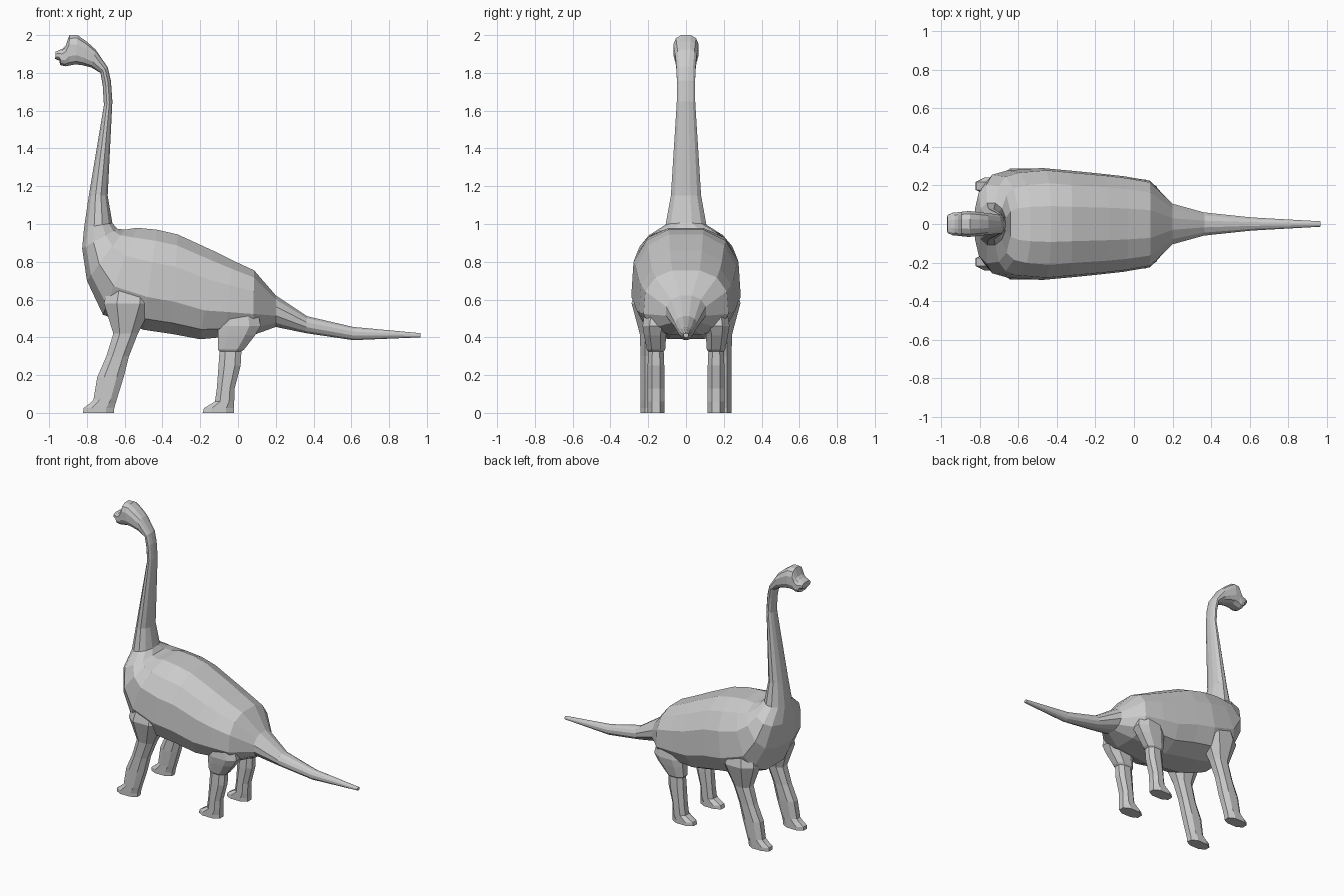
import bpy
import bmesh
from math import cos, sin, tau, copysign
from mathutils import Vector


def loft(name, rings):
    """Skin a closed tube over a list of equally sized point rings, capped at both ends."""
    bm = bmesh.new()
    rows = [[bm.verts.new(p) for p in ring] for ring in rings]
    n = len(rows[0])
    for a, b in zip(rows, rows[1:]):
        for i in range(n):
            j = (i + 1) % n
            bm.faces.new((a[i], a[j], b[j], b[i]))
    bm.faces.new(rows[0])
    bm.faces.new(rows[-1])
    bmesh.ops.recalc_face_normals(bm, faces=bm.faces)
    mesh = bpy.data.meshes.new(name)
    bm.to_mesh(mesh)
    bm.free()
    obj = bpy.data.objects.new(name, mesh)
    bpy.context.collection.objects.link(obj)
    return obj


def section(centre, up, side, sides, power=1.0, bias=0.0):
    """Rounded polygon with flats facing up and sideways; bias widens the lower half."""
    points = []
    k = 1 / cos(tau / sides / 2) ** power
    for i in range(sides):
        a = tau * (i + 0.5) / sides
        u = copysign(abs(cos(a)) ** power, cos(a)) * k
        v = copysign(abs(sin(a)) ** power, sin(a)) * k
        points.append(centre + up * u + side * v * (1 - bias * u))
    return points


def spine_ring(tx, tz, bx, bz, w, power, bias=0.0):
    """Section spanning a back-line point and a belly-line point."""
    top, bottom = Vector((tx, 0, tz)), Vector((bx, 0, bz))
    return section((top + bottom) / 2, (top - bottom) / 2, Vector((0, w, 0)), 12, power, bias)


# Each row: back-line x, z, belly-line x, z, half width
head = [
    (-.965, 1.912, -.968, 1.874, .046),
    (-.945, 1.921, -.946, 1.865, .056),
    (-.930, 1.927, -.942, 1.842, .059),
    (-.912, 1.945, -.915, 1.835, .061),
    (-.893, 2.000, -.895, 1.838, .063),
    (-.850, 2.000, -.860, 1.845, .067),
    (-.800, 1.965, -.820, 1.840, .062),
    (-.755, 1.925, -.775, 1.828, .056),
]
neck = [
    (-.690, 1.830, -.728, 1.800, .050),
    (-.673, 1.760, -.716, 1.730, .048),
    (-.665, 1.650, -.710, 1.630, .049),
    (-.690, 1.150, -.790, 1.150, .080),
    (-.665, 1.005, -.815, .980, .108),
]
torso = [
    (-.640, .975, -.825, .870, .200),
    (-.600, .970, -.800, .700, .250),
    (-.535, .980, -.715, .520, .272),
    (-.430, .970, -.500, .440, .284),
    (-.320, .945, -.350, .418, .272),
    (-.130, .858, -.200, .390, .256),
    (-.030, .808, -.070, .402, .243),
    (.085, .755, .080, .412, .220),
]
tail = [
    (.200, .622, .200, .455, .105),
    (.365, .512, .360, .422, .060),
    (.610, .455, .610, .385, .034),
    (.967, .422, .967, .400, .014),
]
rings = [spine_ring(*r, .75) for r in head]
rings += [spine_ring(*r, .95) for r in neck]
rings += [spine_ring(*r, .80, .06) for r in torso]
rings += [spine_ring(*r, .95) for r in tail]
loft("body_neck_and_tail", rings)


def leg_pair(name, rows):
    """Rows: height, front x, back x, inner y, outer y; mirrored to the other side."""
    rings = []
    for z, x0, x1, y0, y1 in rows:
        centre = Vector(((x0 + x1) / 2, (y0 + y1) / 2, z))
        rings.append(section(centre, Vector(((x1 - x0) / 2, 0, 0)),
                             Vector((0, (y1 - y0) / 2, 0)), 8, .85))
    obj = loft(name, rings)
    mirror = obj.modifiers.new("mirror", 'MIRROR')
    mirror.use_axis = (False, True, False)


# Front legs, sloping back into the shoulders
leg_pair("front_legs", [
    (.000, -.820, -.657, .155, .240),
    (.025, -.818, -.655, .155, .240),
    (.050, -.785, -.648, .155, .240),
    (.070, -.765, -.642, .155, .240),
    (.190, -.745, -.605, .150, .240),
    (.300, -.697, -.577, .150, .240),
    (.420, -.660, -.530, .140, .245),
    (.580, -.710, -.450, .100, .288),
    (.700, -.680, -.460, .090, .260),
])

# Rear legs, with a small step where the thigh begins
leg_pair("rear_legs", [
    (.000, -.187, -.020, .115, .205),
    (.025, -.180, -.020, .115, .205),
    (.060, -.122, -.020, .115, .205),
    (.130, -.112, -.018, .115, .205),
    (.250, -.103, .014, .115, .203),
    (.325, -.098, .018, .118, .200),
    (.335, -.107, .032, .110, .207),
    (.410, -.107, .090, .105, .222),
    (.460, -.107, .120, .090, .230),
    (.560, -.090, .100, .080, .215),
])
